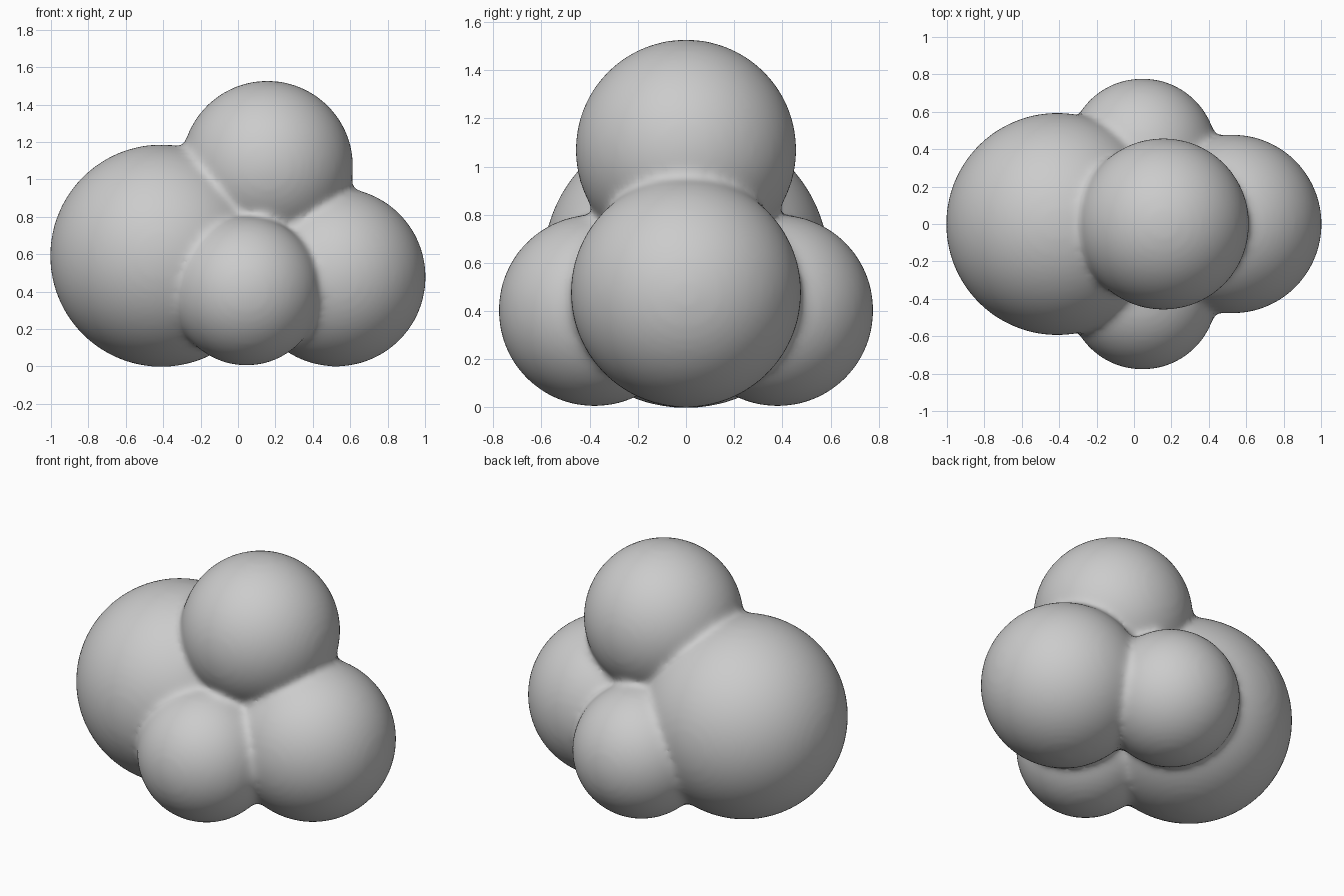
import bpy

if "Cube" in bpy.data.objects:
    bpy.data.objects.remove(bpy.data.objects["Cube"])

# Puffs: centre and radius (radii include a small allowance for smoothing shrink)
PUFFS = [
    ((-0.41, 0, 0.592), 0.595),     # big left puff
    ((0.157, 0, 1.069), 0.459),     # top puff
    ((0.525, 0, 0.478), 0.479),     # right puff
    ((0.045, -0.38, 0.403), 0.399), # front puff
    ((0.045, 0.38, 0.403), 0.399),  # back puff
]

parts = []
for centre, radius in PUFFS:
    bpy.ops.mesh.primitive_ico_sphere_add(subdivisions=5, radius=radius, location=centre)
    parts.append(bpy.context.object)

# Join the puffs into one body
bpy.ops.object.select_all(action='DESELECT')
for p in parts:
    p.select_set(True)
bpy.context.view_layer.objects.active = parts[0]
bpy.ops.object.join()
cloud = bpy.context.object
cloud.name = "cloud"
bpy.ops.object.transform_apply(location=True, rotation=True, scale=True)

# Fuse into a single skin and soften the creases
remesh = cloud.modifiers.new("fuse", 'REMESH')
remesh.mode = 'VOXEL'
remesh.voxel_size = 0.02
remesh.use_smooth_shade = True
soften = cloud.modifiers.new("soften", 'SMOOTH')
soften.factor = 0.5
soften.iterations = 18
bpy.ops.object.shade_smooth()
